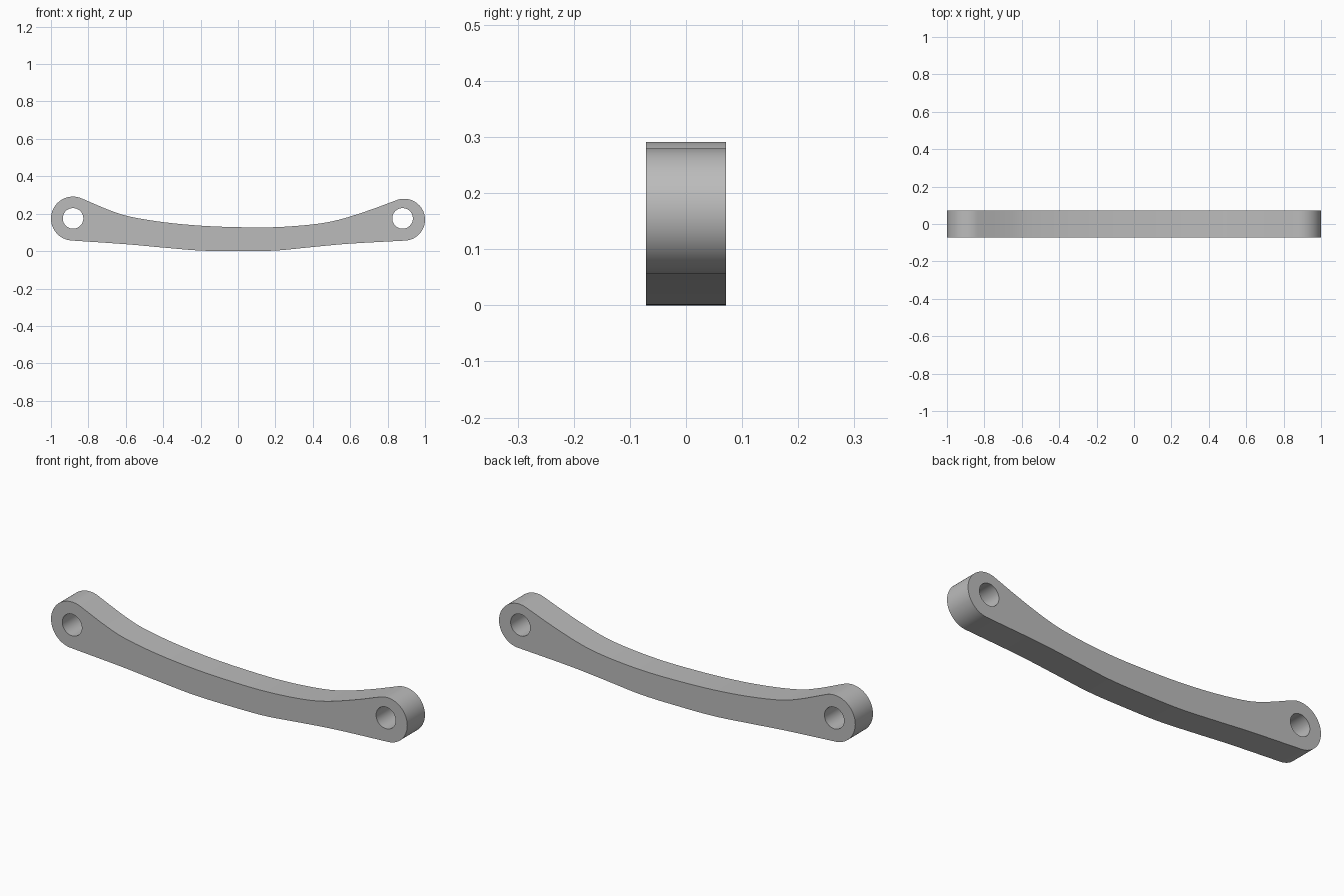
import bpy
import bmesh
from math import cos, sin, pi, radians
from mathutils import Vector

if "Cube" in bpy.data.objects:
    bpy.data.objects.remove(bpy.data.objects["Cube"])

HALF_DEPTH = 0.071


def arc(cx, cz, r, start, end, steps):
    """Points along a circular arc, angles in degrees."""
    angles = [radians(start + (end - start) * i / steps) for i in range(steps + 1)]
    return [Vector((cx + r * cos(a), 0, cz + r * sin(a))) for a in angles]


def spline(points, steps=6):
    """Smooth curve through the points, without its two end points."""
    p = [Vector((x, 0, z)) for x, z in points]
    p = [2 * p[0] - p[1]] + p + [2 * p[-1] - p[-2]]
    out = []
    for a, b, c, d in zip(p, p[1:], p[2:], p[3:]):
        for i in range(steps):
            t = i / steps
            out.append(0.5 * (2 * b + (c - a) * t + (2 * a - 5 * b + 4 * c - d) * t * t
                              + (3 * b - a - 3 * c + d) * t ** 3))
    return out[1:]


def ends(start, middle, end):
    return [(start.x, start.z)] + middle + [(end.x, end.z)]


# Rounded ends and the bowed edges that join them
left_end = arc(-0.8825, 0.174, 0.1175, 65, 266, 40)
right_end = arc(0.888, 0.168, 0.112, -86, 113, 40)
lower = spline(ends(left_end[-1], [(-0.6, 0.037), (-0.4, 0.019), (-0.2, 0.003),
                                   (0, 0), (0.2, 0.003), (0.4, 0.022), (0.6, 0.04)],
                    right_end[0]))
upper = spline(ends(right_end[-1], [(0.7, 0.218), (0.54, 0.168), (0.4, 0.143),
                                    (0.2, 0.128), (0, 0.128), (-0.2, 0.136),
                                    (-0.4, 0.155), (-0.58, 0.185), (-0.69, 0.22)],
                    left_end[0]))
outline = left_end + lower + right_end + upper

# Pin holes
holes = [arc(x, 0.175, 0.055, 0, 360, 48)[:-1] for x in (-0.882, 0.88)]

# Fill the profile around the holes and extrude it through the depth
bm = bmesh.new()
edges = []
for loop in [outline] + holes:
    verts = [bm.verts.new(p + Vector((0, -HALF_DEPTH, 0))) for p in loop]
    edges += [bm.edges.new((v, verts[i - 1])) for i, v in enumerate(verts)]
bmesh.ops.triangle_fill(bm, use_beauty=True, use_dissolve=False, edges=edges,
                        normal=(0, -1, 0))
result = bmesh.ops.extrude_face_region(bm, geom=bm.faces[:], use_keep_orig=True)
bmesh.ops.translate(bm, vec=(0, 2 * HALF_DEPTH, 0),
                    verts=[g for g in result["geom"] if isinstance(g, bmesh.types.BMVert)])
bmesh.ops.recalc_face_normals(bm, faces=bm.faces[:])

mesh = bpy.data.meshes.new("curved_link_bar")
bm.to_mesh(mesh)
bm.free()
bar = bpy.data.objects.new("curved_link_bar", mesh)
bpy.context.collection.objects.link(bar)

# Plain grey finish
grey = bpy.data.materials.new("plain_grey")
grey.use_nodes = True
colour = (0.5, 0.5, 0.5, 1)
grey.diffuse_color = colour
grey.node_tree.nodes["Principled BSDF"].inputs["Base Color"].default_value = colour
mesh.materials.append(grey)

bpy.ops.object.select_all(action="DESELECT")
bar.select_set(True)
bpy.context.view_layer.objects.active = bar
bpy.ops.object.shade_smooth_by_angle(angle=radians(30))
